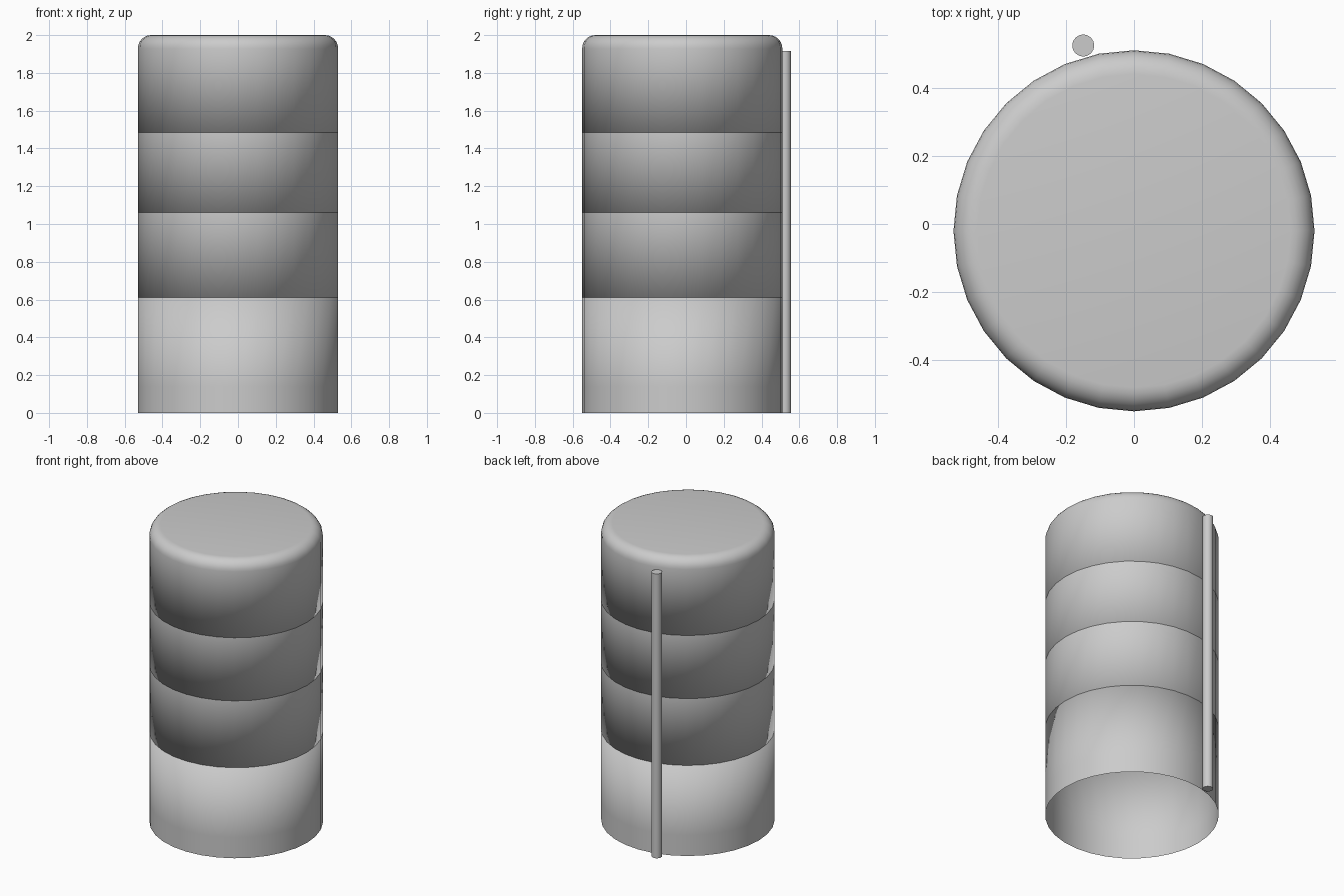
import bpy, bmesh
from math import pi, sin, cos, radians

if "Cube" in bpy.data.objects:
    bpy.data.objects.remove(bpy.data.objects["Cube"])

R = 0.53        # body radius
CY = -0.02      # body axis in y
SIDES = 32


def lathe(name, profile, centre, sides=SIDES, cap_start=True, cap_end=True, angle=None):
    """Revolve (radius, z) points, listed bottom to top on the outside."""
    bm = bmesh.new()
    rings = []
    for r, z in profile:
        rings.append([bm.verts.new((centre[0] + r * cos(2 * pi * i / sides),
                                    centre[1] + r * sin(2 * pi * i / sides), z))
                      for i in range(sides)])
    for a, b in zip(rings, rings[1:]):
        for i in range(sides):
            j = (i + 1) % sides
            bm.faces.new((a[i], a[j], b[j], b[i]))
    if cap_start:
        bm.faces.new(rings[0][::-1])
    if cap_end:
        bm.faces.new(rings[-1])
    mesh = bpy.data.meshes.new(name)
    bm.to_mesh(mesh)
    bm.free()
    obj = bpy.data.objects.new(name, mesh)
    bpy.context.collection.objects.link(obj)
    bpy.ops.object.select_all(action='DESELECT')
    obj.select_set(True)
    bpy.context.view_layer.objects.active = obj
    if angle is None:
        bpy.ops.object.shade_smooth()
    else:
        bpy.ops.object.shade_smooth_by_angle(angle=radians(angle))
    return obj


def arc(radius, top, fillet, steps=6):
    """Quarter-round shoulder points from the wall to the flat top."""
    return [(radius - fillet + fillet * cos(pi / 2 * k / steps),
             top - fillet + fillet * sin(pi / 2 * k / steps)) for k in range(steps + 1)]


axis = (0, CY)

# Open base ring, then the lower band closed at its top: a hollow foot
lathe("base_ring", [(R, 0), (R, 0.14)], axis, cap_start=False, cap_end=False)
lathe("lower_band", [(R, 0.14), (R, 0.61)], axis, cap_start=False)

# Stacked body bands
lathe("middle_band", [(R, 0.61), (R, 1.06)], axis, cap_end=False)
lathe("upper_band", [(R, 1.06), (R, 1.485)], axis, cap_end=False)

# Top section with rounded shoulder
lathe("top_cap", [(R, 1.485)] + arc(R, 2.0, 0.07), axis)

# Thin upright rod at the back
lathe("back_rod", [(0.032, 0), (0.032, 1.915)], (-0.149, 0.524), angle=30)
